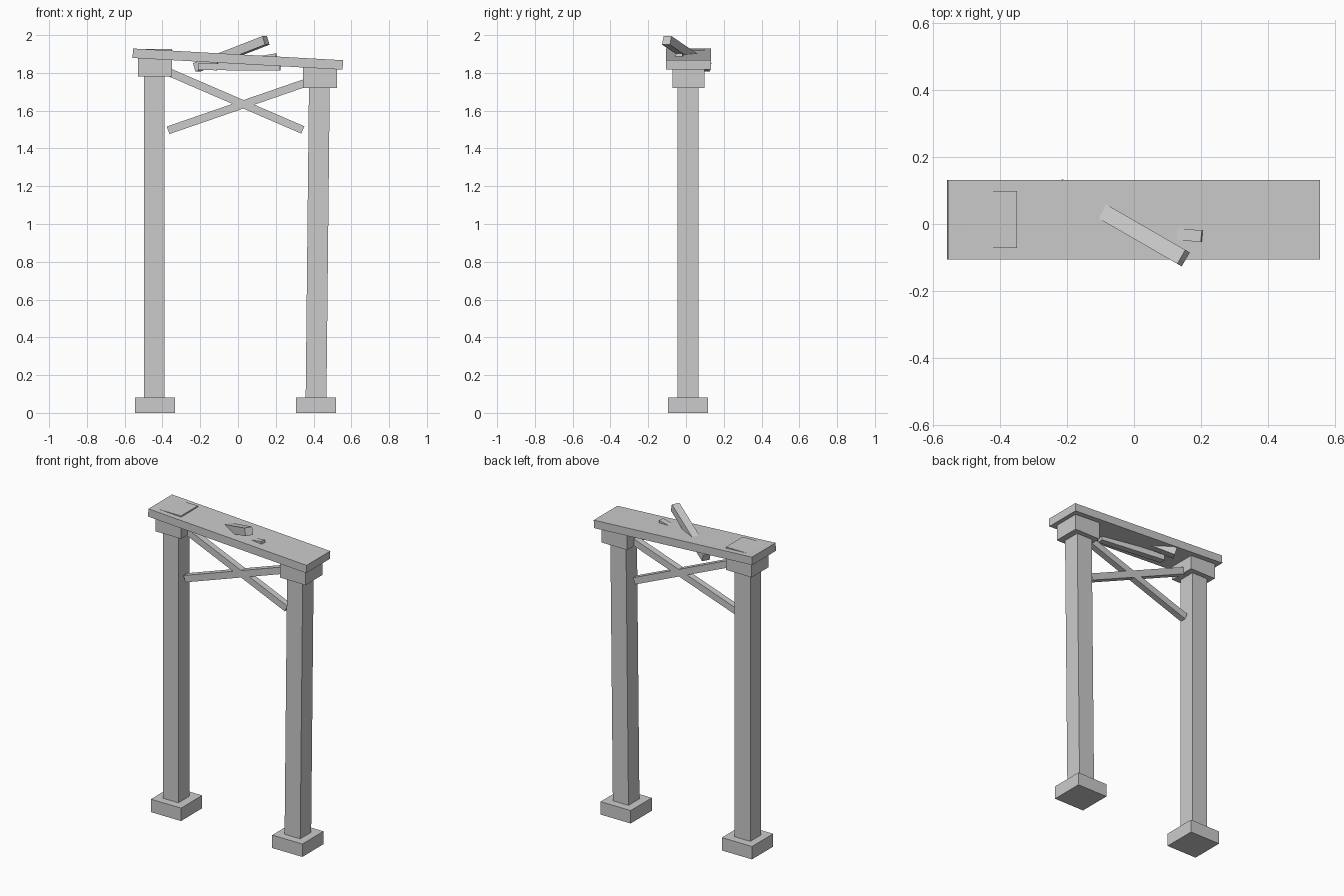
import bpy
from mathutils import Vector, Matrix

if "Cube" in bpy.data.objects:
    bpy.data.objects.remove(bpy.data.objects["Cube"])


def box(name, size, loc, pitch_matrix=None):
    bpy.ops.mesh.primitive_cube_add(size=1)
    o = bpy.context.object
    o.name = name
    m = Matrix.LocRotScale(Vector(loc), pitch_matrix, Vector(size))
    o.data.transform(m)
    return o


def bar(name, a, b, width, thick):
    """Rectangular bar whose centre line runs from a to b, side faces upright."""
    a, b = Vector(a), Vector(b)
    d = (b - a).normalized()
    side = Vector((0, 0, 1))
    if abs(d.z) > 0.9:
        side = Vector((0, 1, 0))
    else:
        side = side.cross(d).normalized()
    up = d.cross(side)
    rot = Matrix((d, side, up)).transposed().to_quaternion()
    return box(name, ((b - a).length, width, thick), (a + b) / 2, rot)


Y = 0.011

# Footings, posts (right one leans slightly) and capitals
for side, x, top_x, cap_x, cap_z, top in (
        ("left", -0.44, -0.443, -0.44, 1.78, 1.926),
        ("right", 0.413, 0.432, 0.435, 1.72, 1.862)):
    box(side + "_footing", (0.212, 0.212, 0.082), (x, Y, 0.041))
    bar(side + "_post", (x if side == "right" else top_x, Y, 0.06),
        (top_x, Y, top), 0.11, 0.11)
    box(side + "_capital", (0.18, 0.17, top - cap_z),
        (cap_x, Y + 0.002, (top + cap_z) / 2))

# Sagging lintel
bar("lintel", (-0.557, 0.013, 1.904), (0.555, 0.013, 1.842), 0.238, 0.05)

# Crossed braces
bar("falling_brace", (-0.38, Y, 1.81), (0.343, Y, 1.498), 0.04, 0.042)
bar("rising_brace", (-0.37, Y, 1.496), (0.365, Y, 1.75), 0.04, 0.042)

# Broken sticks stuck through the lintel
bar("upright_splinter", (-0.22, 0.11, 1.829), (0.148, -0.102, 1.972), 0.048, 0.048)
bar("short_splinter", (-0.13, -0.005, 1.829), (0.204, -0.037, 1.886), 0.035, 0.035)
bar("hanging_splinter", (-0.21, 0.01, 1.833), (0.224, -0.04, 1.83), 0.04, 0.036)
